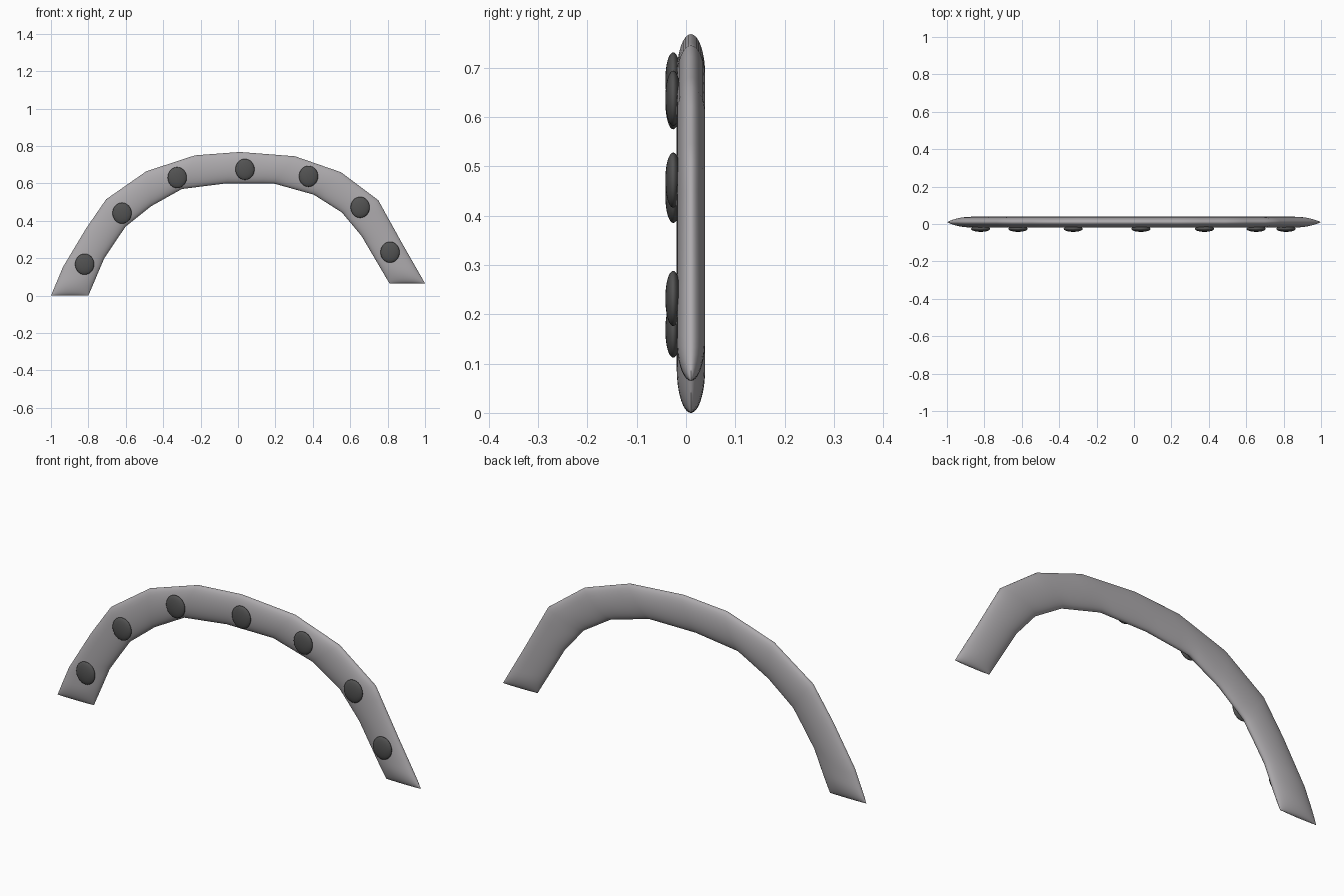
import bpy, bmesh, math
from mathutils import Vector

if "Cube" in bpy.data.objects:
    bpy.data.objects.remove(bpy.data.objects["Cube"])


def material(name, rgb):
    m = bpy.data.materials.new(name)
    m.diffuse_color = (*rgb, 1)
    m.use_nodes = True
    m.node_tree.nodes["Principled BSDF"].inputs["Base Color"].default_value = m.diffuse_color
    return m


band_grey = material("band grey", (0.42, 0.405, 0.42))
spot_grey = material("dark spot grey", (0.085, 0.085, 0.085))

# Arched band outline: outer and inner edge points (x, z) from left foot to right foot
OUTER = [(-1, 0), (-.935, .155), (-.815, .355), (-.705, .515), (-.49, .665), (-.23, .75),
         (.01, .768), (.305, .745), (.55, .66), (.75, .51), (.88, .275), (1, .065)]
INNER = [(-.8, 0), (-.715, .2), (-.655, .29), (-.6, .37), (-.465, .478), (-.3, .57),
         (-.065, .6), (.19, .6), (.405, .54), (.555, .445), (.66, .32), (.81, .065)]
MID_Y, HALF_T, SIDES, TAPER = 0.01, 0.029, 32, 0.1

# Subdivide into stations, denser near the two ends
stations = []
n = len(OUTER) - 1
for i in range(n):
    steps = 14 if i in (0, n - 1) else 4
    for k in range(steps):
        f = k / steps
        if i == 0:
            f = f ** 2
        elif i == n - 1:
            f = 1 - (1 - f) ** 2
        stations.append((Vector(OUTER[i]).lerp(Vector(OUTER[i + 1]), f),
                         Vector(INNER[i]).lerp(Vector(INNER[i + 1]), f)))
stations.append((Vector(OUTER[-1]), Vector(INNER[-1])))

# Distance along the arch, used to pinch the ends
dist = [0.0]
for (o0, i0), (o1, i1) in zip(stations, stations[1:]):
    dist.append(dist[-1] + ((o1 + i1) / 2 - (o0 + i0) / 2).length)

# Loft elliptical sections into a pillow-like band
bm = bmesh.new()
rings = []
for (o, i), d in zip(stations, dist):
    s = min(min(d, dist[-1] - d) / TAPER, 1)
    t = HALF_T * max(math.sqrt(1 - (1 - s) ** 2), 0.02)
    ring = []
    for k in range(SIDES):
        a = 2 * math.pi * k / SIDES
        p = (o + i) / 2 + (o - i) / 2 * math.cos(a)
        ring.append(bm.verts.new((p.x, MID_Y + t * math.sin(a), p.y)))
    rings.append(ring)
for r0, r1 in zip(rings, rings[1:]):
    for k in range(SIDES):
        j = (k + 1) % SIDES
        bm.faces.new((r0[k], r0[j], r1[j], r1[k]))
bm.faces.new(rings[0])
bm.faces.new(rings[-1])
bmesh.ops.recalc_face_normals(bm, faces=bm.faces)
mesh = bpy.data.meshes.new("arched_band")
bm.to_mesh(mesh)
bm.free()
band = bpy.data.objects.new("arched_band", mesh)
bpy.context.collection.objects.link(band)
mesh.materials.append(band_grey)
bpy.context.view_layer.objects.active = band
band.select_set(True)
bpy.ops.object.shade_smooth_by_angle(angle=math.radians(40))

# Flattened dark studs along the front
SPOTS = [(-.82, .168), (-.62, .441), (-.325, .631), (.037, .675),
         (.377, .638), (.653, .472), (.813, .232)]
for x, z in SPOTS:
    bpy.ops.mesh.primitive_uv_sphere_add(segments=32, ring_count=16, radius=1,
                                         location=(x, -0.026, z), scale=(.051, .016, .056))
    spot = bpy.context.object
    spot.name = "front_stud"
    spot.data.materials.append(spot_grey)
    bpy.ops.object.shade_smooth()
